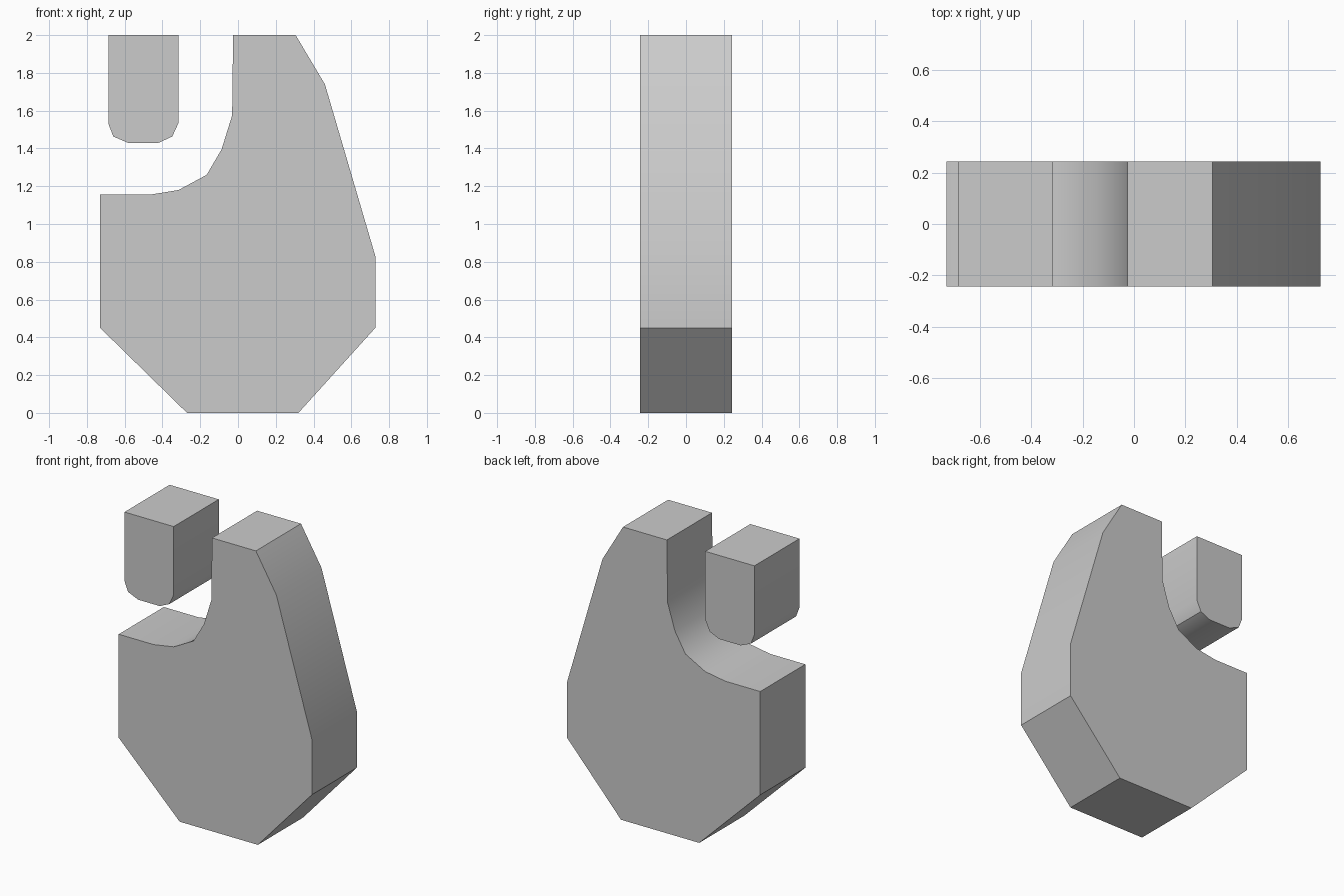
import bpy, bmesh, math

if "Cube" in bpy.data.objects:
    bpy.data.objects.remove(bpy.data.objects["Cube"])

HALF_DEPTH = 0.243


def extruded_part(name, profile):
    """Extrude a front (x, z) outline, listed anticlockwise, along y."""
    bm = bmesh.new()
    face = bm.faces.new([bm.verts.new((x, -HALF_DEPTH, z)) for x, z in profile])
    result = bmesh.ops.extrude_face_region(bm, geom=[face], use_keep_orig=True)
    moved = [v for v in result["geom"] if isinstance(v, bmesh.types.BMVert)]
    bmesh.ops.translate(bm, verts=moved, vec=(0, 2 * HALF_DEPTH, 0))
    bmesh.ops.recalc_face_normals(bm, faces=bm.faces)
    mesh = bpy.data.meshes.new(name)
    bm.to_mesh(mesh)
    bm.free()
    obj = bpy.data.objects.new(name, mesh)
    bpy.context.collection.objects.link(obj)
    bpy.ops.object.select_all(action='DESELECT')
    obj.select_set(True)
    bpy.context.view_layer.objects.active = obj
    bpy.ops.object.shade_smooth_by_angle(angle=math.radians(35))
    return obj


# Main body with a curved notch on its upper left
extruded_part("notched_body", [
    (-0.27, 0), (0.32, 0), (0.727, 0.45), (0.727, 0.83), (0.46, 1.74),
    (0.305, 2), (-0.026, 2), (-0.031, 1.575), (-0.087, 1.395),
    (-0.166, 1.26), (-0.315, 1.18), (-0.467, 1.155),
    (-0.73, 1.155), (-0.73, 0.45),
])

# Separate block with rounded lower corners, hanging above the notch
extruded_part("upper_block", [
    (-0.686, 2), (-0.686, 1.53), (-0.66, 1.463), (-0.583, 1.43),
    (-0.42, 1.43), (-0.348, 1.463), (-0.315, 1.535), (-0.315, 2),
])
